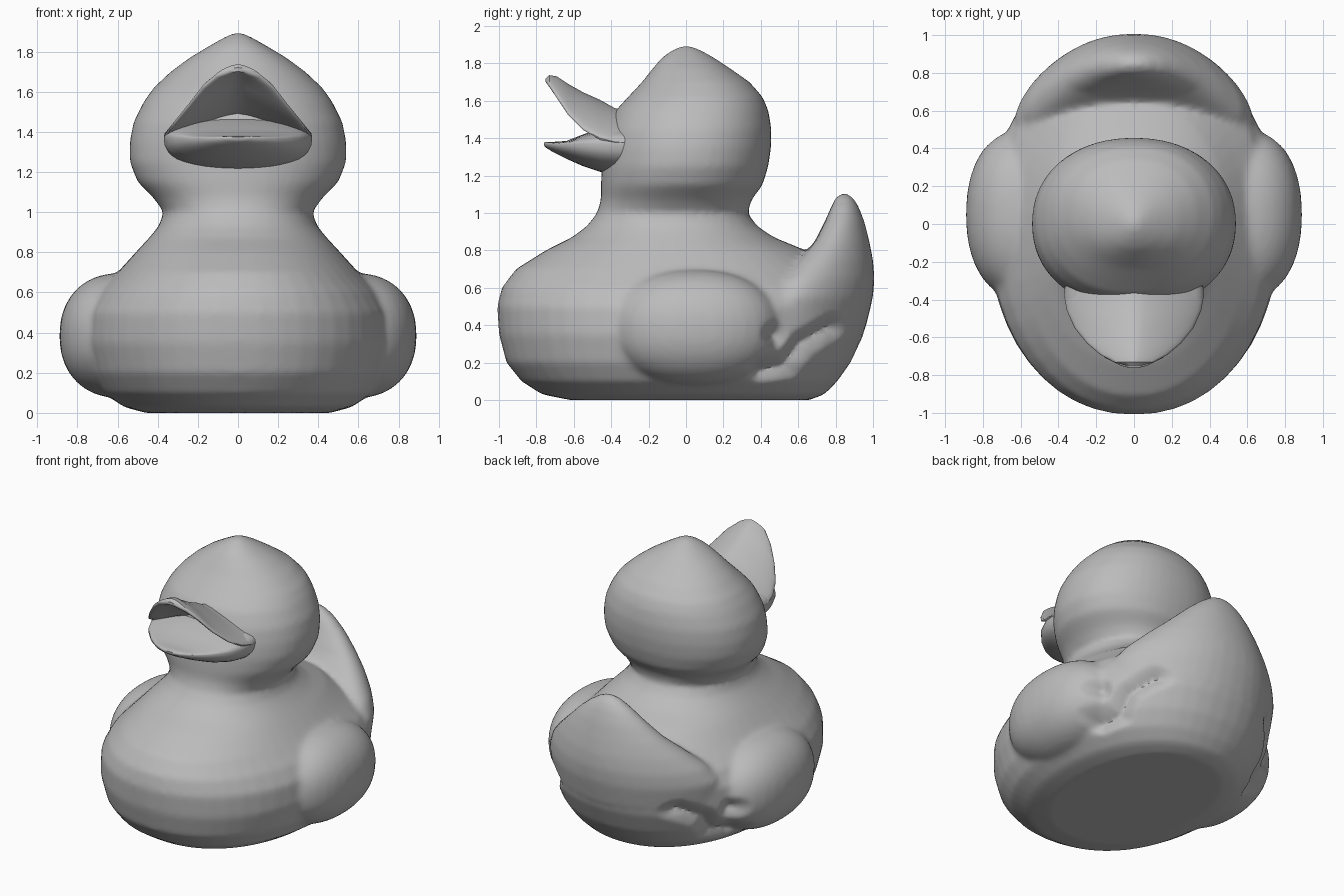
import bpy, bmesh, math
from mathutils import Vector
from mathutils.geometry import intersect_point_line

cube = bpy.data.objects.get("Cube")
if cube:
    bpy.data.objects.remove(cube, do_unlink=True)

grey = bpy.data.materials.new("plain grey")
grey.use_nodes = True
grey.diffuse_color = (0.5, 0.5, 0.5, 1)
grey.node_tree.nodes["Principled BSDF"].inputs["Base Color"].default_value = grey.diffuse_color


def power(value, exponent):
    return math.copysign(abs(value) ** exponent, value)


def circle(count):
    for i in range(count):
        angle = math.tau * i / count
        yield math.cos(angle), math.sin(angle)


def loft(bm, rings):
    """Skin a closed shell over a list of point rings."""
    loops = [[bm.verts.new(p) for p in ring] for ring in rings]
    for low, high in zip(loops, loops[1:]):
        for i in range(len(low)):
            bm.faces.new((low[i - 1], low[i], high[i], high[i - 1]))
    bm.faces.new(loops[0][::-1])
    bm.faces.new(loops[-1])


def flat_ring(z, width, front, back, exponent=2.15, bend=0):
    """Horizontal oval, optionally bent forward at its sides."""
    middle, half = (front + back) / 2, (back - front) / 2
    return [(width * power(c, 2 / exponent),
             middle + half * power(s, 2 / exponent) - bend * (width * c) ** 2, z)
            for c, s in circle(48)]


def finish(bm, name):
    bmesh.ops.recalc_face_normals(bm, faces=bm.faces)
    mesh = bpy.data.meshes.new(name)
    bm.to_mesh(mesh)
    bm.free()
    mesh.materials.append(grey)
    obj = bpy.data.objects.new(name, mesh)
    bpy.context.collection.objects.link(obj)
    return obj


def shade(obj):
    bpy.ops.object.select_all(action="DESELECT")
    obj.select_set(True)
    bpy.context.view_layer.objects.active = obj
    bpy.ops.object.shade_smooth_by_angle(angle=math.radians(50))


# Torso, neck and head: height, half width, front, back
trunk = [
    (0, .46, -.62, .66), (.03, .57, -.77, .74), (.1, .67, -.88, .81), (.2, .73, -.96, .88),
    (.35, .77, -1, .95), (.5, .76, -1.01, .97), (.6, .7, -.985, .94), (.7, .6, -.91, .8),
    (.8, .51, -.75, .64), (.87, .445, -.61, .47), (.93, .395, -.53, .38), (1, .37, -.475, .33),
    (1.07, .42, -.455, .35), (1.15, .5, -.455, .41), (1.25, .54, -.45, .44),
    (1.35, .54, -.44, .455), (1.45, .52, -.42, .457), (1.55, .47, -.375, .44),
    (1.62, .42, -.31, .41), (1.7, .335, -.235, .34), (1.77, .24, -.18, .24),
    (1.83, .14, -.13, .15), (1.87, .07, -.075, .08), (1.895, .02, -.02, .02)]
bm = bmesh.new()
loft(bm, [flat_ring(*row) for row in trunk])

# Upturned fan tail: height, half width, inner side, outer side
tail = [
    (.25, .5, .4, .89), (.4, .63, .45, .965), (.55, .63, .5, 1), (.65, .57, .54, 1.008),
    (.75, .47, .61, 1), (.85, .36, .69, .98), (.95, .255, .74, .955),
    (1.03, .165, .775, .925), (1.08, .09, .8, .895), (1.105, .03, .83, .86)]
loft(bm, [flat_ring(*row, bend=.5) for row in tail])

# Folded wings
for side in (-1, 1):
    before = set(bm.verts)
    bmesh.ops.create_uvsphere(bm, u_segments=32, v_segments=24, radius=1)
    for v in set(bm.verts) - before:
        v.co = Vector((side * .6 + .29 * power(v.co.x, .95),
                       .05 + .45 * power(v.co.y, .9),
                       .385 + .31 * power(v.co.z, .9)))

# Fuse the shells and soften the joins
body = finish(bm, "duck_body")
remesh = body.modifiers.new("fuse", "REMESH")
remesh.mode = "VOXEL"
remesh.voxel_size = .02
soften = body.modifiers.new("soften", "SMOOTH")
soften.factor = .5
soften.iterations = 7
fused = bpy.data.meshes.new_from_object(body.evaluated_get(bpy.context.evaluated_depsgraph_get()))
body.modifiers.clear()
body.data = fused
if not fused.materials:
    fused.materials.append(grey)

# Creases between wings and tail, and the dimple behind each wing
crease = [Vector(p) for p in ((.4, .16), (.54, .19), (.63, .31), (.78, .39))]
dimple = Vector((.47, .35))
for v in fused.vertices:
    if abs(v.co.x) < .3 or v.co.y < .3:
        continue
    spot = Vector((v.co.y, v.co.z))
    gaps = [(spot - dimple).length]
    for a, b in zip(crease, crease[1:]):
        t = intersect_point_line(spot, a, b)[1]
        gaps.append((spot - a.lerp(b, min(1, max(0, t)))).length)
    depth = .055 * max(0, 1 - min(gaps) / .08) ** 1.3
    inward = Vector((v.co.x, v.co.y - .2, 0)).normalized()
    v.co -= inward * depth
shade(body)


def beak_ring(y, width, edge, arch, up, down):
    """Upright lens section: arch lifts its middle, up and down thicken it."""
    ring = []
    for c, s in circle(40):
        lift = arch * (1 - abs(c) ** 1.4)
        ring.append((width * c, y, edge + lift + power(s, .8) * (up if s > 0 else down)))
    return ring


# Beak halves: y, half width, rim height, arch, thickness above and below
beak = {
    "upper_beak": [
        (-.25, .36, 1.37, .15, .03, .05), (-.38, .37, 1.38, .15, .03, .05),
        (-.46, .355, 1.4, .175, .03, .05), (-.55, .315, 1.45, .165, .03, .04),
        (-.63, .25, 1.53, .135, .025, .035), (-.69, .18, 1.62, .085, .025, .03),
        (-.73, .11, 1.68, .035, .022, .025), (-.75, .04, 1.705, .005, .01, .01)],
    "lower_beak": [
        (-.25, .36, 1.37, 0, .1, .17), (-.38, .37, 1.37, 0, .1, .165),
        (-.46, .355, 1.37, 0, .08, .15), (-.55, .315, 1.37, 0, .05, .12),
        (-.64, .235, 1.37, 0, .015, .08), (-.71, .15, 1.37, 0, .01, .045),
        (-.75, .07, 1.37, 0, .01, .02), (-.76, .03, 1.37, 0, .005, .008)]}
for name, rows in beak.items():
    bm = bmesh.new()
    loft(bm, [beak_ring(*row) for row in rows])
    shade(finish(bm, name))
